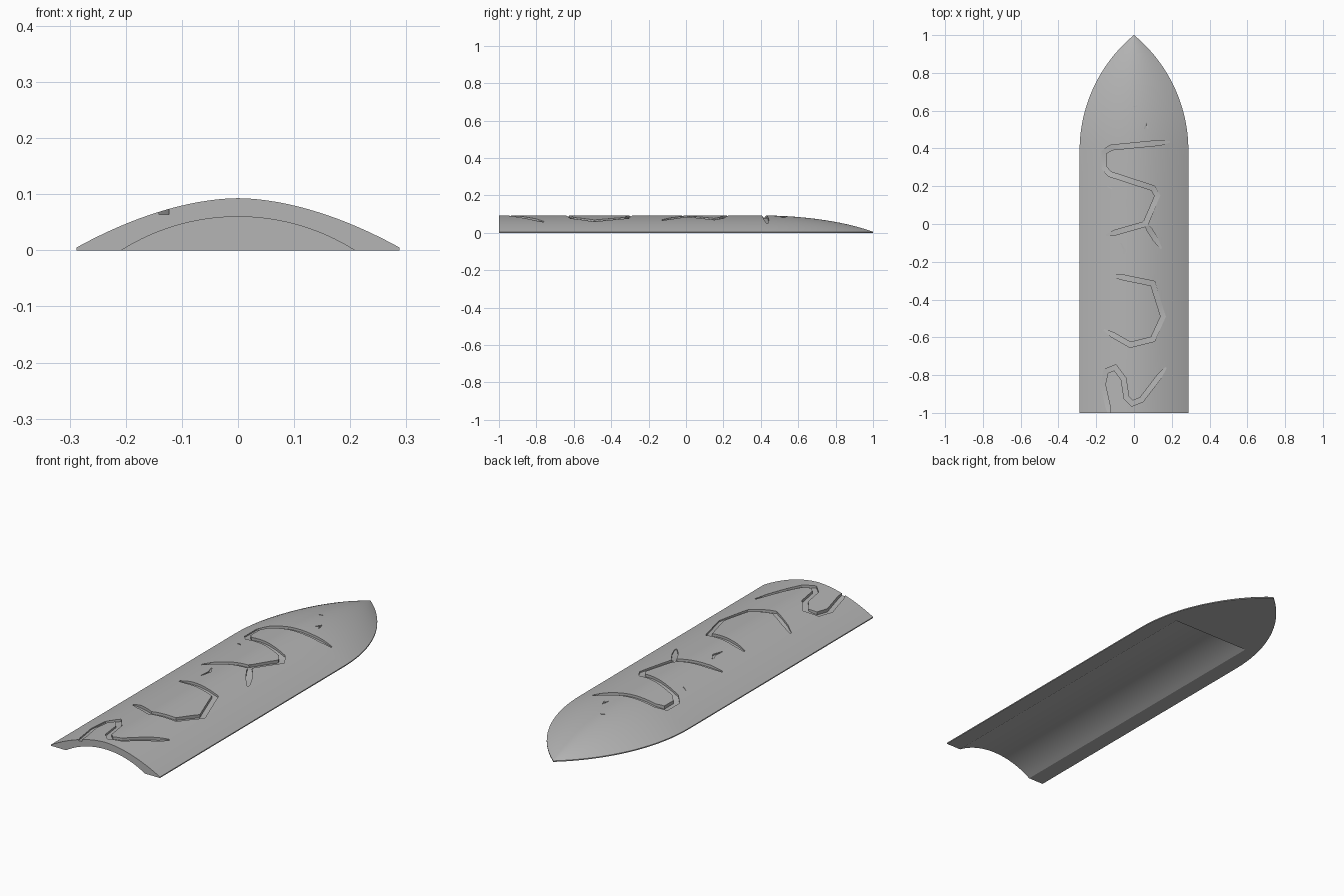
import bpy, bmesh, math
from mathutils import Vector

cube = bpy.data.objects.get("Cube")
if cube:
    bpy.data.objects.remove(cube, do_unlink=True)

HALF, RISE, LIP = 0.288, 0.088, 0.005
NOSE_START = 0.39
NOSE = 1 - NOSE_START
RADIUS = (NOSE ** 2 + HALF ** 2) / (2 * HALF)

grey = bpy.data.materials.new("plain_grey")
grey.use_nodes = True
grey.diffuse_color = (0.46, 0.46, 0.46, 1)
grey.node_tree.nodes["Principled BSDF"].inputs["Base Color"].default_value = grey.diffuse_color


def taper(y):
    """Share of the full section left at y, following a pointed arch."""
    d = max(0, y - NOSE_START)
    return max(0.004, (math.sqrt(RADIUS ** 2 - d * d) - RADIUS + HALF) / HALF)


def top_height(x, y):
    s = taper(y)
    u = min(1, abs(x) / (HALF * s))
    return LIP + RISE * s * (1 - u ** 1.8)


def loft(name, rings):
    """Closed solid through equal-sized rings of points."""
    bm = bmesh.new()
    loops = [[bm.verts.new(p) for p in ring] for ring in rings]
    n = len(loops[0])
    for a, b in zip(loops, loops[1:]):
        for i in range(n):
            j = (i + 1) % n
            bm.faces.new((a[i], a[j], b[j], b[i]))
    bm.faces.new(loops[0])
    bm.faces.new(loops[-1])
    bmesh.ops.recalc_face_normals(bm, faces=bm.faces)
    mesh = bpy.data.meshes.new(name)
    bm.to_mesh(mesh)
    bm.free()
    mesh.materials.append(grey)
    ob = bpy.data.objects.new(name, mesh)
    bpy.context.collection.objects.link(ob)
    return ob


def carve(body, cutter):
    """Subtract the cutter from the body, then drop it."""
    mod = body.modifiers.new("carve", "BOOLEAN")
    mod.operation, mod.solver, mod.object = "DIFFERENCE", "EXACT", cutter
    bpy.context.view_layer.objects.active = body
    bpy.ops.object.modifier_apply(modifier=mod.name)
    bpy.data.objects.remove(cutter, do_unlink=True)


def groove(points, width=0.026, depth=0.011, fade=True):
    """Channel cutter that follows the curved top along a path."""
    pts = [Vector(p) for p in points]
    path = []
    for a, b in zip(pts, pts[1:]):
        steps = max(1, int((b - a).length / 0.05))
        path += [a.lerp(b, i / steps) for i in range(steps)]
    path.append(pts[-1])
    rings = []
    for i, p in enumerate(path):
        before = (p - path[i - 1]).normalized() if i else None
        after = (path[i + 1] - p).normalized() if i + 1 < len(path) else None
        before, after = before or after, after or before
        along = (before + after).normalized()
        side = Vector((-along.y, along.x)) / max(0.6, along.dot(after))
        end = i == len(path) - 1 or i == 0
        k = 0.35 if fade and end else 1
        l, r = p + side * width * k / 2, p - side * width * k / 2
        floor = top_height(p.x, p.y) - depth * k
        rings.append([(l.x, l.y, floor), (r.x, r.y, floor),
                      (r.x, r.y, floor + 0.05), (l.x, l.y, floor + 0.05)])
    return loft("groove_cutter", rings)


# Domed hull with a pointed nose
N = 32
stations = [-1 + (1 + NOSE_START) * i / 10 for i in range(10)]
stations += [NOSE_START + NOSE * math.sin(math.pi / 2 * i / 24) for i in range(25)]
sections = []
for y in stations:
    w = HALF * taper(y)
    xs = [w * (2 * i / N - 1) for i in range(N + 1)]
    sections.append([(-w, y, 0)] + [(x, y, top_height(x, y)) for x in xs] + [(w, y, 0)])
hull = loft("hull", sections)

# Arched hollow underneath, open at the front
HOLLOW, ARCH = 0.208, 0.06
r = (HOLLOW ** 2 + ARCH ** 2) / (2 * ARCH)
arc = []
for i in range(25):
    x = HOLLOW * (i / 12 - 1)
    arc.append((x, math.sqrt(r * r - x * x) - r + ARCH))
arc = [(-HOLLOW, -0.05)] + arc + [(HOLLOW, -0.05)]
carve(hull, loft("hollow_cutter", [[(x, y, z) for x, z in arc] for y in (-1.1, 0.55)]))

# Winding grooves carved in the top
winding = [
    [(.19, .435), (-.12, .405), (-.16, .38), (-.16, .3), (-.13, .265),
     (.1, .19), (.125, .15), (.06, 0), (-.15, -.06)],
    [(.05, .02), (.145, -.13)],
    [(-.12, -.27), (.1, -.315), (.155, -.49), (.1, -.61), (-.02, -.64), (-.16, -.56)],
    [(-.125, -1.03), (-.165, -.85), (-.15, -.78), (-.1, -.76), (-.055, -.82),
     (-.04, -.92), (-.01, -.95), (.04, -.93), (.17, -.76)],
]
for path in winding:
    carve(hull, groove(path))

# Small nicks between the grooves
nicks = [
    [(-.07, -.1), (-.05, -.14), (-.06, -.19)],
    [(-.14, .2), (-.115, .185)],
    [(.055, .505), (.065, .53), (.075, .505)],
    [(-.005, .62), (.015, .625)],
]
for path in nicks:
    carve(hull, groove(path, width=0.012, depth=0.006))

bpy.ops.object.select_all(action="DESELECT")
hull.select_set(True)
bpy.context.view_layer.objects.active = hull
bpy.ops.object.shade_smooth_by_angle(angle=math.radians(30))
